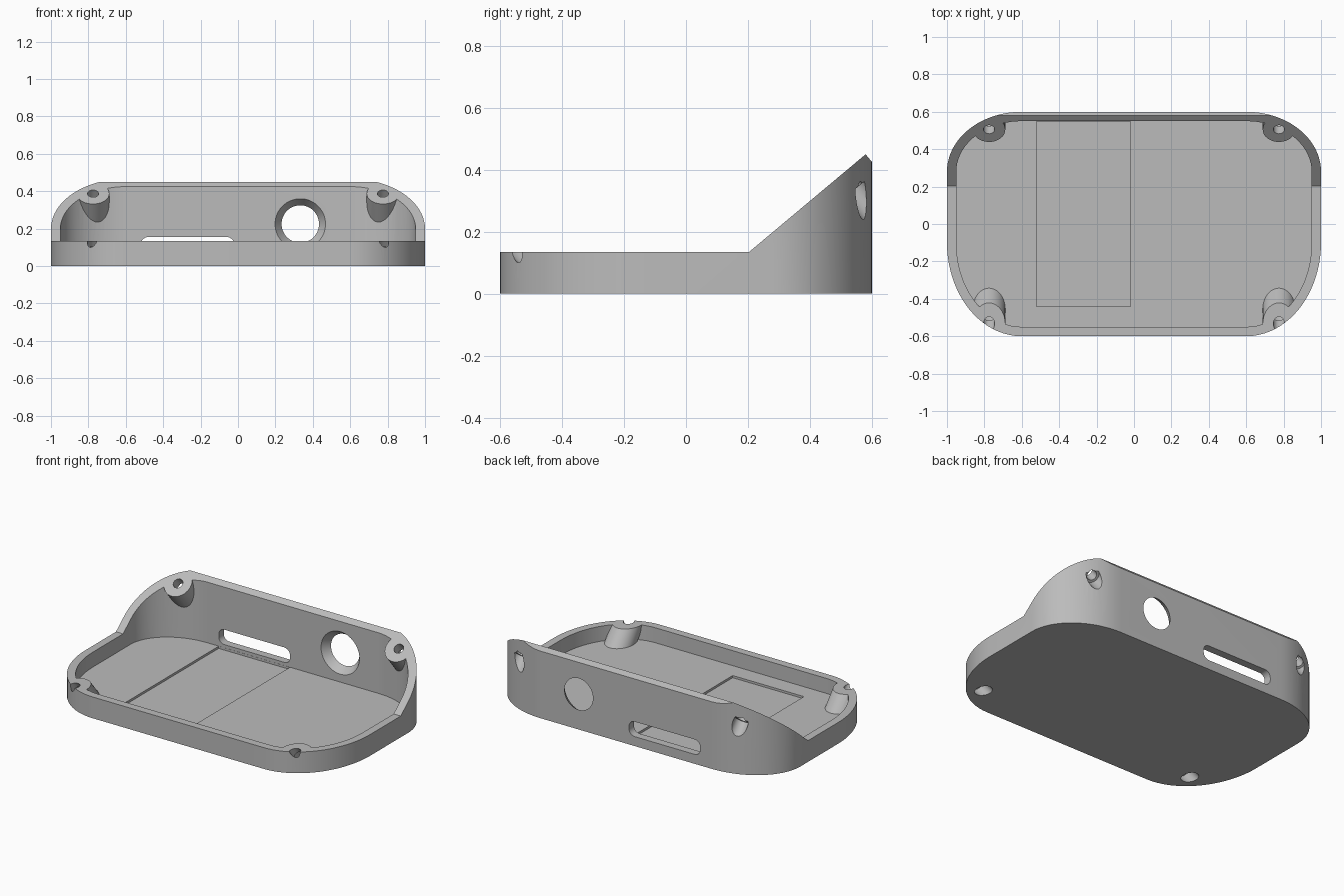
import bpy, bmesh, math
from mathutils import Vector

if "Cube" in bpy.data.objects:
    bpy.data.objects.remove(bpy.data.objects["Cube"])

grey = bpy.data.materials.new("light_grey")
grey.diffuse_color = (0.5, 0.5, 0.5, 1)
grey.use_nodes = True
grey.node_tree.nodes["Principled BSDF"].inputs["Base Color"].default_value = grey.diffuse_color


def extrude(name, points, offset):
    """Closed prism from a planar outline pushed along offset."""
    bm = bmesh.new()
    face = bm.faces.new([bm.verts.new(p) for p in points])
    top = bmesh.ops.extrude_face_region(bm, geom=[face])["geom"]
    bmesh.ops.translate(bm, vec=offset, verts=[v for v in top if isinstance(v, bmesh.types.BMVert)])
    bmesh.ops.recalc_face_normals(bm, faces=bm.faces)
    mesh = bpy.data.meshes.new(name)
    bm.to_mesh(mesh)
    bm.free()
    mesh.materials.append(grey)
    ob = bpy.data.objects.new(name, mesh)
    bpy.context.collection.objects.link(ob)
    return ob


def outline(inset, z, n=20):
    """Rounded plan shape: tight rear corners, longer front corners."""
    pts = []
    for quadrant in range(4):
        sx = 1 if quadrant in (0, 3) else -1
        rear = quadrant < 2
        cy, ry = (0.28, 0.32) if rear else (-0.10, 0.50)
        for i in range(n + 1):
            a = (quadrant + i / n) * math.pi / 2
            pts.append((sx * 0.6 + (0.4 - inset) * math.cos(a),
                        cy + (ry - inset) * math.sin(a), z))
    return pts


def rod(name, start, end, r1, r2=None, n=40):
    """Cylinder or cone between two points."""
    start, end = Vector(start), Vector(end)
    axis = end - start
    bm = bmesh.new()
    bmesh.ops.create_cone(bm, cap_ends=True, segments=n, radius1=r1,
                          radius2=r1 if r2 is None else r2, depth=axis.length)
    mesh = bpy.data.meshes.new(name)
    bm.to_mesh(mesh)
    bm.free()
    mesh.materials.append(grey)
    mesh.transform(axis.to_track_quat('Z', 'Y').to_matrix().to_4x4())
    ob = bpy.data.objects.new(name, mesh)
    bpy.context.collection.objects.link(ob)
    ob.location = (start + end) / 2
    return ob


def combine(target, tool, operation):
    """Apply a boolean and discard the tool."""
    bpy.context.view_layer.update()
    mod = target.modifiers.new("cut", 'BOOLEAN')
    mod.operation, mod.solver, mod.object = operation, 'EXACT', tool
    bpy.context.view_layer.objects.active = target
    bpy.ops.object.modifier_apply(modifier=mod.name)
    bpy.data.objects.remove(tool)


# Hollow tray body
case = extrude("case_shell", outline(0, 0), (0, 0, 0.5))
combine(case, extrude("cavity", outline(0.05, 0.04), (0, 0, 1)), 'DIFFERENCE')

# Screw bosses lean at right angles to the sloping rim
lean = Vector((0, 0.64, -0.77))
screws = [Vector((s * 0.775, y, z)) for s in (-1, 1) for y, z in ((0.505, 0.388), (-0.535, 0.135))]
for p in screws:
    boss = rod("boss", p - lean * 0.1, p + lean * 0.3, 0.087)
    combine(boss, extrude("boss_limit", outline(0.025, 0.02), (0, 0, 0.46)), 'INTERSECT')
    combine(case, boss, 'UNION')

# Low front rim, sloping sides and squared-off rear edge
profile = [(-1, 0.135), (0.204, 0.135), (0.58, 0.45), (0.7, 0.306), (0.7, 1), (-1, 1)]
combine(case, extrude("rim_cut", [(-1.2, y, z) for y, z in profile], (2.4, 0, 0)), 'DIFFERENCE')

# Screw holes with wide access bores from outside
for p in screws:
    combine(case, rod("screw_hole", p - lean * 0.12, p + lean * 0.12, 0.03, n=24), 'DIFFERENCE')
    combine(case, rod("access_bore", p + lean * 0.065, p + lean * 0.35, 0.045, n=32), 'DIFFERENCE')

# Shallow floor recess
combine(case, extrude("recess", [(-0.52, -0.44, 0.026), (-0.02, -0.44, 0.026),
                                 (-0.02, 0.549, 0.026), (-0.52, 0.549, 0.026)], (0, 0, 0.03)), 'DIFFERENCE')

# Rounded slot in the rear wall
slot = []
for cx, cz, a0 in ((-0.06, 0.115, 0), (-0.48, 0.115, 90), (-0.48, 0.1, 180), (-0.06, 0.1, 270)):
    for i in range(9):
        a = math.radians(a0 + i * 90 / 8)
        slot.append((cx + 0.04 * math.cos(a), 0.5, cz + 0.04 * math.sin(a)))
combine(case, extrude("slot", slot, (0, 0.2, 0)), 'DIFFERENCE')

# Round rear port, flared towards the inside
combine(case, rod("port", (0.333, 0.54, 0.225), (0.333, 0.61, 0.225), 0.142, 0.093, 64), 'DIFFERENCE')

# Smooth the curved walls, keep edges crisp
bpy.ops.object.select_all(action='DESELECT')
case.select_set(True)
bpy.context.view_layer.objects.active = case
bpy.ops.object.shade_smooth_by_angle(angle=math.radians(30))
